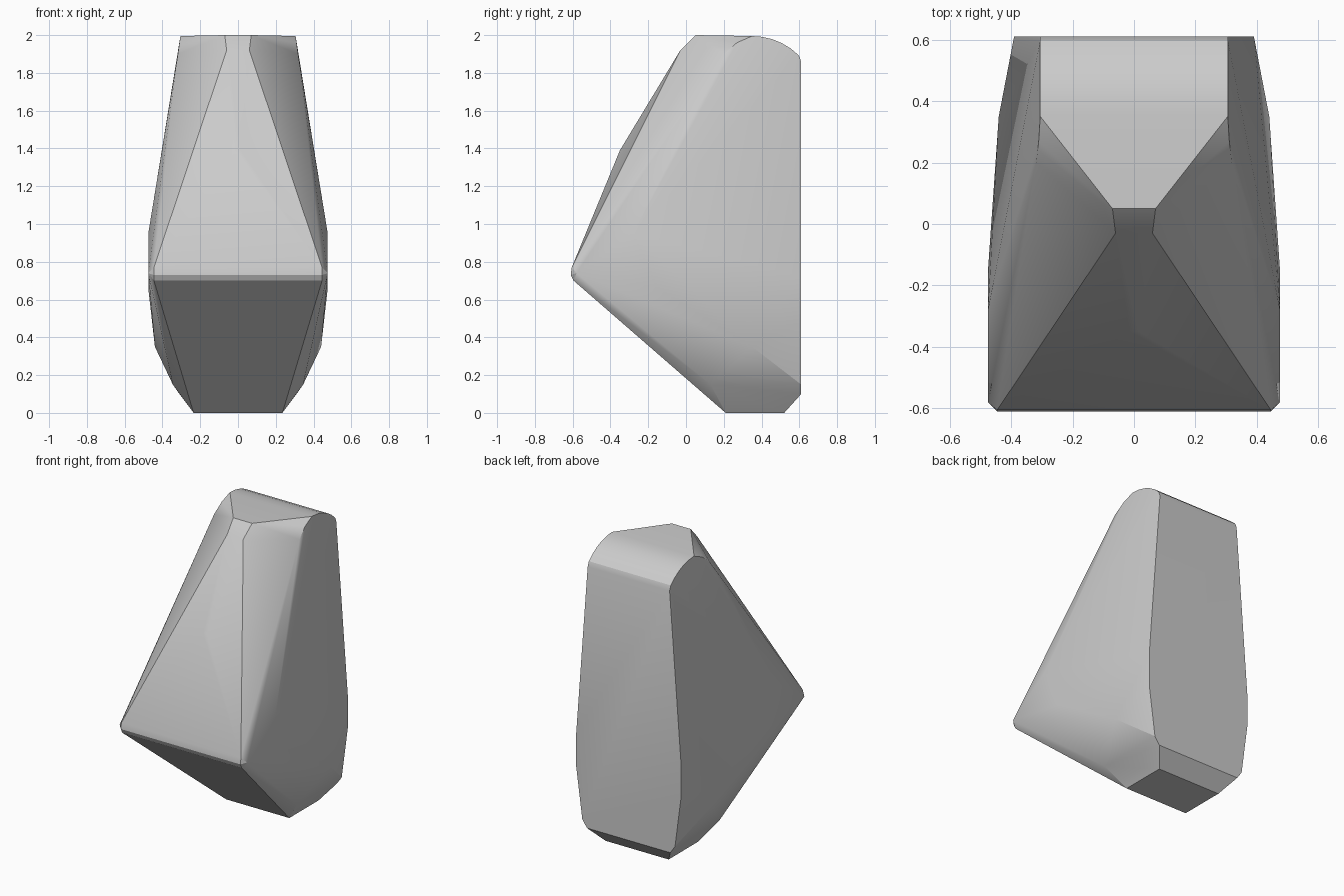
import bpy
import bmesh
import math

cube = bpy.data.objects.get("Cube")
if cube:
    bpy.data.objects.remove(cube, do_unlink=True)

# Plain grey
grey = bpy.data.materials.new("plain grey")
grey.use_nodes = True
color = (0.6, 0.6, 0.6, 1)
grey.diffuse_color = color
grey.node_tree.nodes["Principled BSDF"].inputs["Base Color"].default_value = color

# Corners of one half, each mirrored across x
base = [(0.235, 0.21, 0), (0.235, 0.52, 0), (0.345, 0.13, 0.15)]
back = [(0.31, 0.61, 0.10), (0.345, 0.61, 0.15), (0.39, 0.61, 0.49),
        (0.39, 0.61, 0.72), (0.305, 0.61, 1.86)]
side = [(0.44, 0.35, 0.35), (0.475, -0.15, 0.66), (0.475, -0.28, 0.95)]
nose = [(0.475, -0.58, 0.74), (0.445, -0.595, 0.70),
        (0.445, -0.61, 0.73), (0.445, -0.605, 0.77)]
ridge = [(0.07, 0.05, 2.0), (0.06, -0.03, 1.92), (0.015, -0.35, 1.39)]
roof = [(0.305, 0.35, 1.995), (0.31, 0.27, 1.96), (0.318, 0.2, 1.90)]

# Rounded rear edge of the roof
for i in range(1, 6):
    a = math.radians(i * 9)
    roof.append((0.305, 0.35 + 0.35 * math.sin(a), 1.645 + 0.35 * math.cos(a)))

# Faceted body as the hull of its corners
bm = bmesh.new()
for x, y, z in base + back + side + nose + ridge + roof:
    for s in (-1, 1):
        bm.verts.new((s * x, y, z))
hull = bmesh.ops.convex_hull(bm, input=bm.verts)
loose = [v for v in bm.verts if not v.link_faces]
bmesh.ops.delete(bm, geom=loose, context='VERTS')
bmesh.ops.dissolve_limit(bm, angle_limit=math.radians(1),
                         verts=bm.verts, edges=bm.edges)
bmesh.ops.recalc_face_normals(bm, faces=bm.faces)

mesh = bpy.data.meshes.new("body")
bm.to_mesh(mesh)
bm.free()
mesh.materials.append(grey)
body = bpy.data.objects.new("body", mesh)
bpy.context.collection.objects.link(body)

# Soft facets, crisp outer edges
bpy.ops.object.select_all(action='DESELECT')
body.select_set(True)
bpy.context.view_layer.objects.active = body
bpy.ops.object.shade_smooth_by_angle(angle=math.radians(22))
